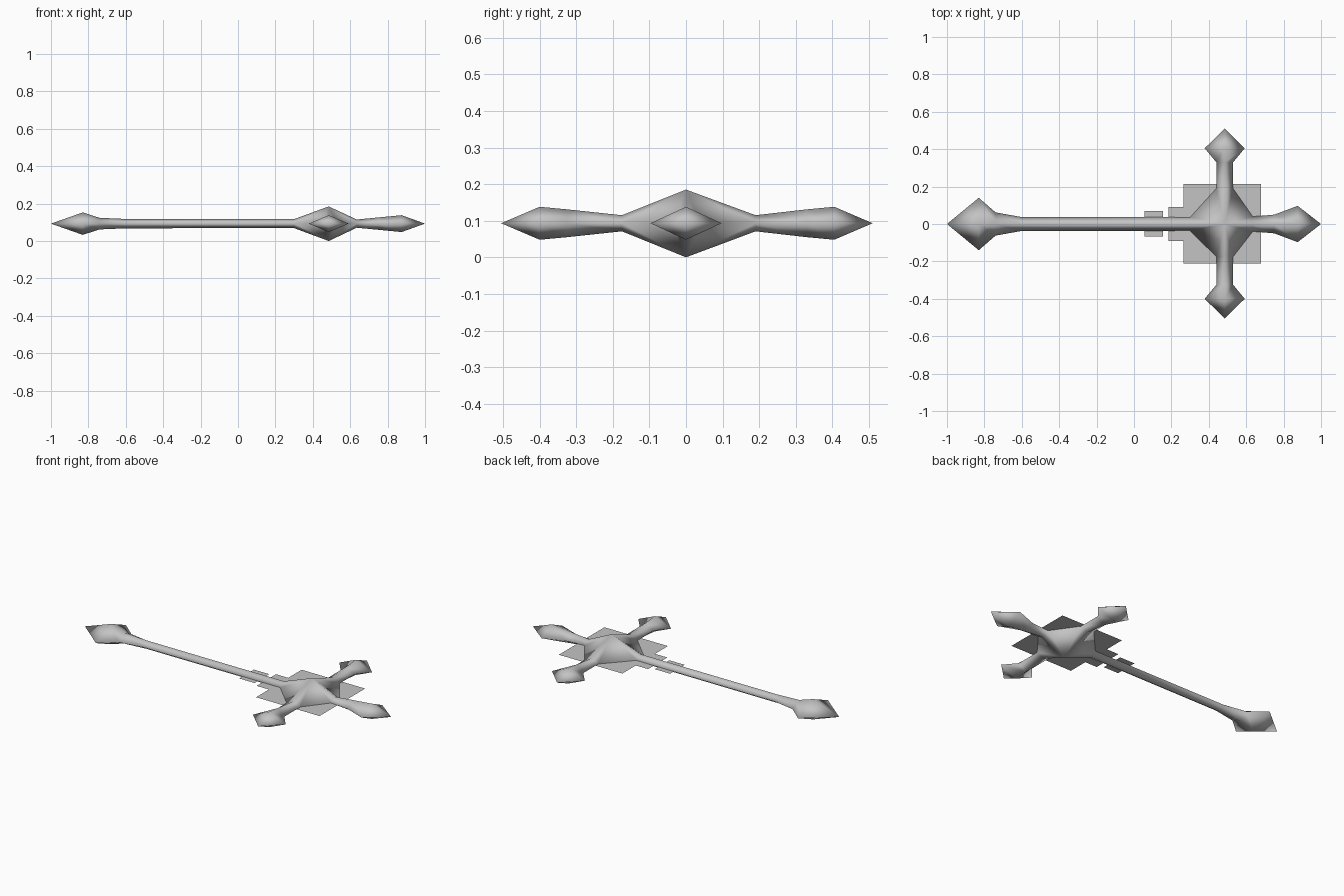
import bpy, bmesh
from mathutils import Vector

if "Cube" in bpy.data.objects:
    bpy.data.objects.remove(bpy.data.objects["Cube"])

CX, CZ = 0.485, 0.093          # hub centre


def material(name, value):
    m = bpy.data.materials.new(name)
    m.diffuse_color = (value, value, value, 1)
    m.use_nodes = True
    m.node_tree.nodes["Principled BSDF"].inputs["Base Color"].default_value = m.diffuse_color
    return m


grey = material("plain grey", 0.55)


def finish(bm, name, smooth):
    bmesh.ops.recalc_face_normals(bm, faces=bm.faces)
    for f in bm.faces:
        f.smooth = smooth
    mesh = bpy.data.meshes.new(name)
    bm.to_mesh(mesh)
    bm.free()
    mesh.materials.append(grey)
    ob = bpy.data.objects.new(name, mesh)
    bpy.context.collection.objects.link(ob)


# Each arm: direction, tip distance, stations (distance, half width, half height)
arms = [
    ((1, 0), 0.515, [(0.15, 0.04, 0.022), (0.265, 0.05, 0.033), (0.39, 0.097, 0.045)]),
    ((0, 1), 0.51, [(0.19, 0.045, 0.022), (0.33, 0.045, 0.038), (0.405, 0.107, 0.045)]),
    ((-1, 0), 1.485, [(0.185, 0.036, 0.024), (1.085, 0.037, 0.025),
                      (1.225, 0.062, 0.031), (1.315, 0.14, 0.06)]),
    ((0, -1), 0.505, [(0.175, 0.045, 0.022), (0.325, 0.045, 0.038), (0.40, 0.107, 0.045)]),
]

# Cross body: diamond-section arms growing out of a faceted hub
bm = bmesh.new()
centre = Vector((CX, 0, CZ))
top = bm.verts.new(centre + Vector((0, 0, 0.092)))
bottom = bm.verts.new(centre - Vector((0, 0, 0.093)))
roots = []
for (dx, dy), reach, stations in arms:
    along, side, up = Vector((dx, dy, 0)), Vector((-dy, dx, 0)), Vector((0, 0, 1))
    rings = []
    for d, w, h in stations:
        p = centre + along * d
        rings.append([bm.verts.new(p + o) for o in (side * w, up * h, -side * w, -up * h)])
    for a, b in zip(rings, rings[1:]):
        for i in range(4):
            j = (i + 1) % 4
            bm.faces.new((a[i], a[j], b[j], b[i]))
    tip = bm.verts.new(centre + along * reach)
    for i in range(4):
        bm.faces.new((rings[-1][i], rings[-1][(i + 1) % 4], tip))
    roots.append(rings[0])

# Hub facets from the two peaks to the arm roots
for k, (left, ridge, right, keel) in enumerate(roots):
    following = roots[(k + 1) % 4][2]
    for peak, mid in ((top, ridge), (bottom, keel)):
        bm.faces.new((peak, right, mid))
        bm.faces.new((peak, mid, left))
        bm.faces.new((peak, left, following))
finish(bm, "cross_body", True)

# Flat plates on the middle plane
for name, x0, x1, y0, y1 in (("large_plate", 0.265, 0.68, -0.21, 0.215),
                             ("middle_plate", 0.185, 0.265, -0.09, 0.09),
                             ("small_plate", 0.055, 0.155, -0.067, 0.07)):
    bm = bmesh.new()
    bm.faces.new([bm.verts.new((x, y, CZ)) for x, y in
                  ((x0, y0), (x1, y0), (x1, y1), (x0, y1))])
    for f in bm.faces:
        f.normal_update()
    finish(bm, name, False)
